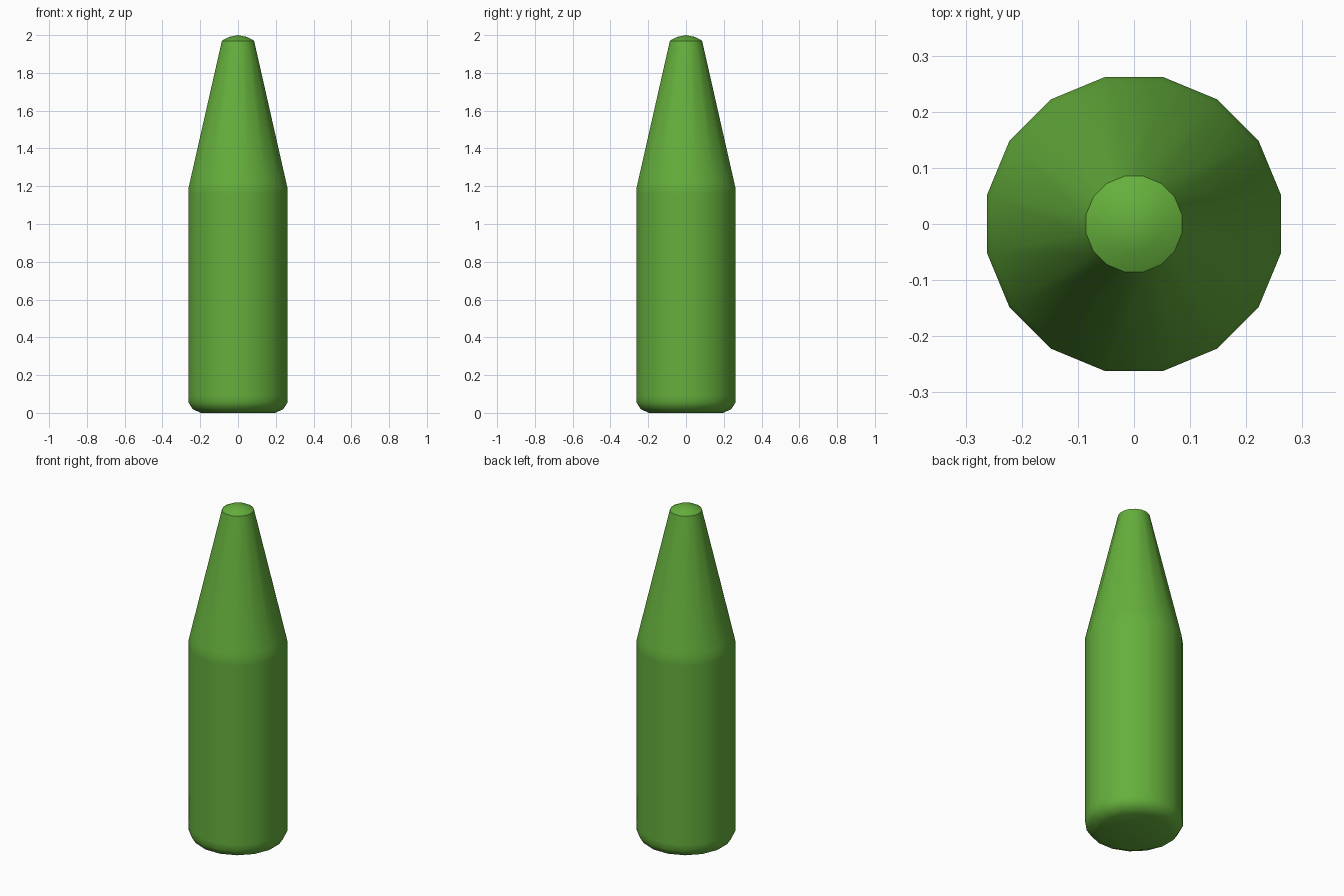
import bpy
import bmesh
import math

SIDES = 16
RADIUS = 0.267

cube = bpy.data.objects.get("Cube")
if cube:
    bpy.data.objects.remove(cube, do_unlink=True)

# Single green material
green = bpy.data.materials.new("leaf green")
green.use_nodes = True
colour = (0.13, 0.43, 0.045, 1)
green.diffuse_color = colour
green.node_tree.nodes["Principled BSDF"].inputs["Base Color"].default_value = colour


def lathe(name, profile):
    """Revolve (radius, height) rings, with flat sides facing the axes, and close both ends."""
    bm = bmesh.new()
    rings = []
    for radius, height in profile:
        ring = []
        for i in range(SIDES):
            angle = math.tau * (i + 0.5) / SIDES
            ring.append(bm.verts.new((radius * math.cos(angle), radius * math.sin(angle), height)))
        rings.append(ring)
    for low, high in zip(rings, rings[1:]):
        for i in range(SIDES):
            j = (i + 1) % SIDES
            bm.faces.new((low[i], low[j], high[j], high[i]))
    # Flat base and shallow pointed cap
    bm.faces.new(rings[0][::-1])
    tip = bm.verts.new((0, 0, 2))
    for i in range(SIDES):
        bm.faces.new((rings[-1][i], rings[-1][(i + 1) % SIDES], tip))
    mesh = bpy.data.meshes.new(name)
    bm.to_mesh(mesh)
    bm.free()
    mesh.materials.append(green)
    obj = bpy.data.objects.new(name, mesh)
    bpy.context.collection.objects.link(obj)
    return obj


# Rounded foot, straight body, tapered neck and domed tip
bottle = lathe("bottle_body", [
    (0.20, 0), (0.245, 0.02), (RADIUS, 0.055), (RADIUS, 0.09),
    (RADIUS, 1.16), (RADIUS, 1.19), (0.258, 1.23),
    (0.095, 1.935), (0.087, 1.97), (0.05, 1.99),
])

bpy.ops.object.select_all(action='DESELECT')
bottle.select_set(True)
bpy.context.view_layer.objects.active = bottle
bpy.ops.object.shade_smooth_by_angle(angle=math.radians(35))
